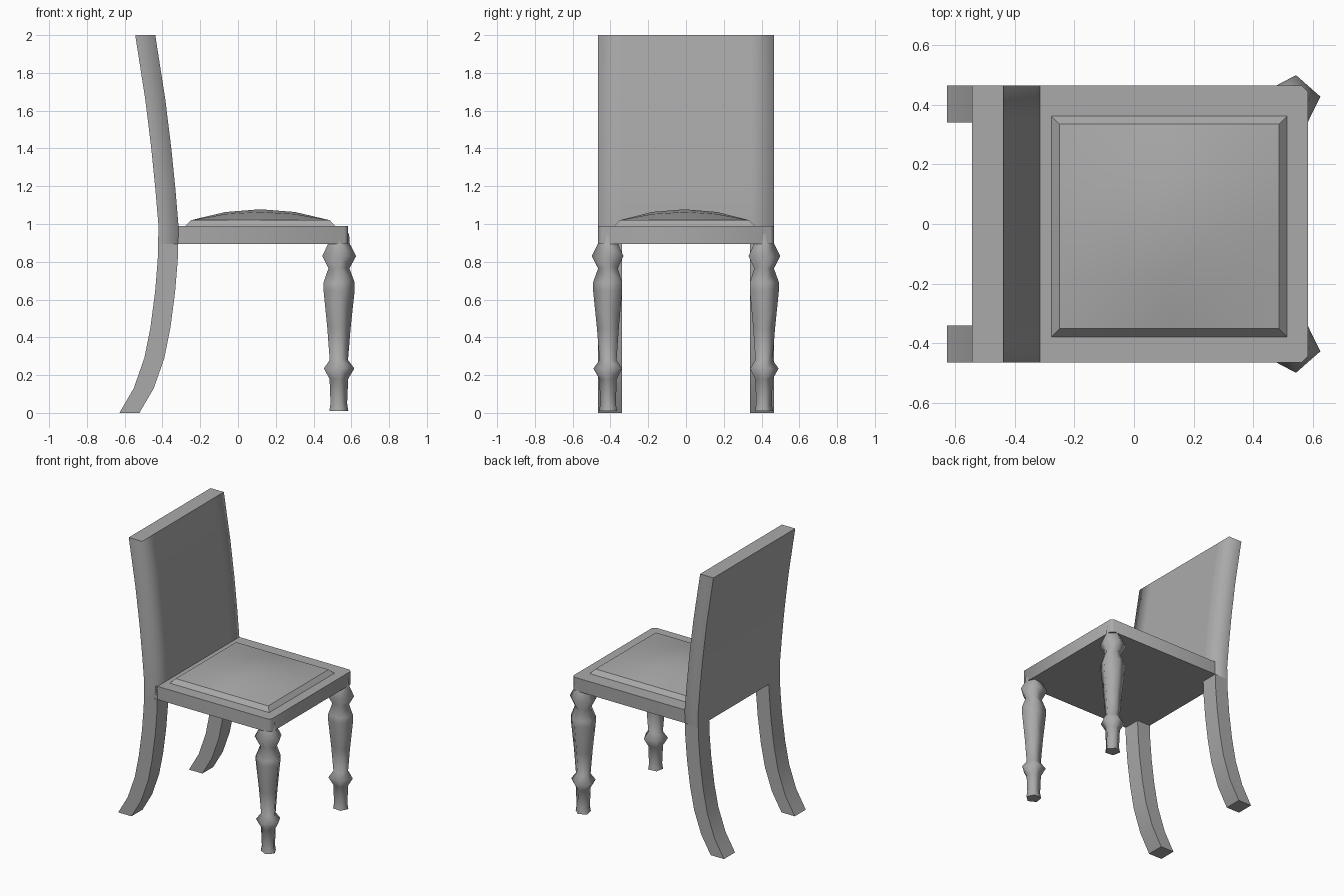
import bpy, bmesh, math
from mathutils import Vector

cube = bpy.data.objects.get("Cube")
if cube:
    bpy.data.objects.remove(cube, do_unlink=True)

gray = bpy.data.materials.new("plain gray")
gray.use_nodes = True
COLOR = (0.4, 0.4, 0.4, 1)
gray.diffuse_color = COLOR
gray.node_tree.nodes["Principled BSDF"].inputs["Base Color"].default_value = COLOR


def finish(name, bm, angle=32, soft=lambda edge: False):
    """Turn a bmesh into a smooth object whose hard edges stay sharp."""
    bmesh.ops.recalc_face_normals(bm, faces=bm.faces)
    for face in bm.faces:
        face.smooth = True
    for edge in bm.edges:
        if len(edge.link_faces) == 2 and not soft(edge):
            edge.smooth = edge.calc_face_angle(0) < math.radians(angle)
    mesh = bpy.data.meshes.new(name)
    bm.to_mesh(mesh)
    bm.free()
    mesh.materials.append(gray)
    obj = bpy.data.objects.new(name, mesh)
    bpy.context.collection.objects.link(obj)
    return obj


def loft(bm, rings):
    """Skin a stack of equal rings and cap both ends."""
    rows = [[bm.verts.new(p) for p in ring] for ring in rings]
    n = len(rows[0])
    for low, high in zip(rows, rows[1:]):
        for i in range(n):
            j = (i + 1) % n
            bm.faces.new((low[i], low[j], high[j], high[i]))
    bm.faces.new(rows[0])
    bm.faces.new(rows[-1])


HALF = 0.053    # half thickness of the curved back frame
WIDE = 0.465    # half width of the chair
INNER = 0.34    # inner side of the back legs


def curved_slab(name, path, stations, soft=lambda edge: False):
    bm = bmesh.new()
    loft(bm, [[(x - HALF, y, z) for y in stations] +
              [(x + HALF, y, z) for y in reversed(stations)] for x, z in path])
    return finish(name, bm, soft=soft)


# Back rest, with its long front corners shaded softly
back_path = [(-0.37, 0.895), (-0.368, 0.99), (-0.384, 1.18), (-0.406, 1.4),
             (-0.438, 1.66), (-0.491, 2.0)]


def front_corner(edge):
    a, b = edge.verts
    on_side = all(abs(v.co.y) > WIDE - 0.001 for v in (a, b))
    normals = [f.normal for f in edge.link_faces]
    return (on_side and a.co.y * b.co.y > 0 and abs(a.co.z - b.co.z) > 0.01
            and any(n.x > 0.5 for n in normals))


curved_slab("back_rest", back_path, [-WIDE, -INNER, INNER, WIDE], front_corner)

# Swept back legs
leg_path = [(-0.575, 0), (-0.499, 0.13), (-0.443, 0.29), (-0.411, 0.45),
            (-0.386, 0.64), (-0.372, 0.81), (-0.37, 0.895)]
for side, s in (("left", 1), ("right", -1)):
    curved_slab("back_leg_" + side, leg_path, [s * INNER, s * WIDE])

# Turned front legs, five sided
turning = [(0.01, 0.056), (0.05, 0.049), (0.18, 0.055), (0.235, 0.09),
           (0.28, 0.054), (0.45, 0.069), (0.65, 0.092), (0.69, 0.092),
           (0.765, 0.062), (0.83, 0.1), (0.895, 0.064), (0.95, 0.06)]
for side, s in (("left", 1), ("right", -1)):
    bm = bmesh.new()
    angles = [math.radians(83 + 72 * k) for k in range(5)]
    loft(bm, [[(0.532 + r * 0.95 * math.cos(a), s * (0.41 + r * 0.9 * math.sin(a)), z)
               for a in angles] for z, r in turning])
    finish("front_leg_" + side, bm, angle=80)

# Seat frame with clipped front corners
CLIP = 0.02
FRONT = 0.583
outline = [(-0.33, -WIDE), (FRONT - CLIP, -WIDE), (FRONT, CLIP - WIDE),
           (FRONT, WIDE - CLIP), (FRONT - CLIP, WIDE), (-0.33, WIDE)]
bm = bmesh.new()
loft(bm, [[(x, y, z) for x, y in outline] for z in (0.895, 0.99)])
finish("seat_frame", bm, angle=50)

# Domed cushion: a grid lifted in the middle, with a sloping border
MID = Vector((0.118, -0.008))
bm = bmesh.new()
bmesh.ops.create_grid(bm, x_segments=4, y_segments=4, size=1)
rim = [e for e in bm.edges if e.is_boundary]
for v in bm.verts:
    u, w = v.co.x, v.co.y
    v.co = (MID.x + 0.368 * u, MID.y + 0.343 * w,
            1.02 + 0.058 * (1 - u * u) * (1 - w * w))
border = bmesh.ops.extrude_edge_only(bm, edges=rim)["geom"]
for v in border:
    if isinstance(v, bmesh.types.BMVert):
        v.co.x += math.copysign(0.032, v.co.x - MID.x) if abs(v.co.x - MID.x) > 0.36 else 0
        v.co.y += math.copysign(0.032, v.co.y - MID.y) if abs(v.co.y - MID.y) > 0.33 else 0
        v.co.z = 0.985
finish("seat_cushion", bm, angle=25)
